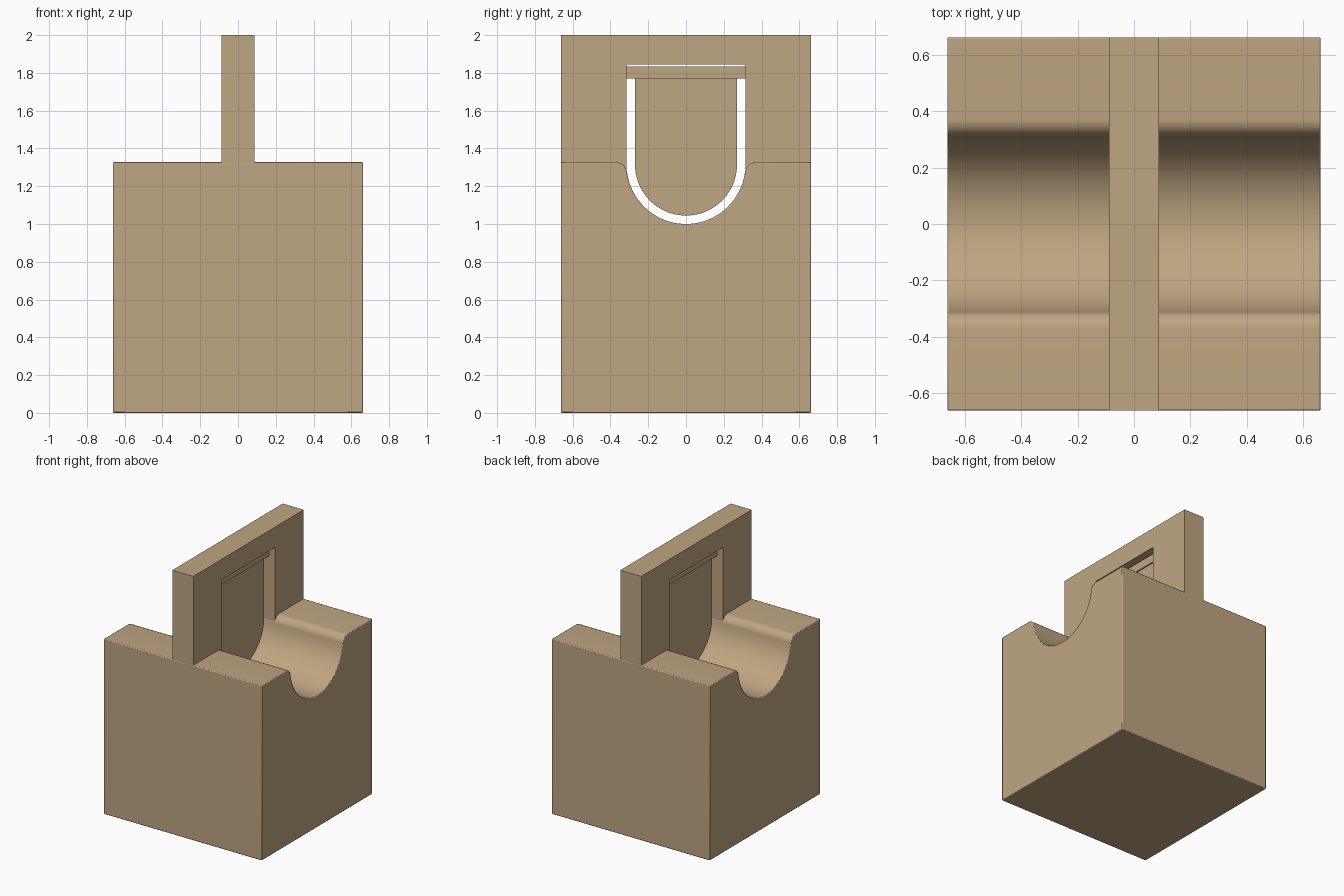
import bpy
import bmesh
from math import sin, cos, pi, atan2, sqrt

cube = bpy.data.objects.get("Cube")
if cube:
    bpy.data.objects.remove(cube)

tan = bpy.data.materials.new("warm tan")
tan.use_nodes = True
COLOUR = (0.52, 0.38, 0.22, 1)
tan.diffuse_color = COLOUR
tan.node_tree.nodes["Principled BSDF"].inputs["Base Color"].default_value = COLOUR

HALF = 0.662      # half width of the block
TOP = 1.327       # top of the block
AXIS = 1.315      # height of the channel's axis
R = 0.315         # channel radius
FILLET = 0.06     # rounding of the channel's lips


def arc(cy, cz, r, start, end, steps):
    return [(cy + r * cos(start + (end - start) * i / steps),
             cz + r * sin(start + (end - start) * i / steps))
            for i in range(steps + 1)]


def slab(name, profile, half_x, bevel=0):
    """Extrude a y-z profile symmetrically along x."""
    bm = bmesh.new()
    face = bm.faces.new([bm.verts.new((-half_x, y, z)) for y, z in profile])
    out = bmesh.ops.extrude_face_region(bm, geom=[face])
    verts = [v for v in out["geom"] if isinstance(v, bmesh.types.BMVert)]
    bmesh.ops.translate(bm, verts=verts, vec=(2 * half_x, 0, 0))
    bmesh.ops.recalc_face_normals(bm, faces=bm.faces)
    mesh = bpy.data.meshes.new(name)
    bm.to_mesh(mesh)
    bm.free()
    mesh.materials.append(tan)
    obj = bpy.data.objects.new(name, mesh)
    bpy.context.collection.objects.link(obj)
    bpy.ops.object.select_all(action="DESELECT")
    obj.select_set(True)
    bpy.context.view_layer.objects.active = obj
    bpy.ops.object.shade_smooth_by_angle(angle=pi / 6)
    if bevel:
        mod = obj.modifiers.new("soft edges", "BEVEL")
        mod.width = bevel
        mod.segments = 2
        mod.limit_method = "ANGLE"
    return obj


# Block with a rounded-lip channel running across it
lip_z = TOP - FILLET
lip_y = sqrt((R + FILLET) ** 2 - (AXIS - lip_z) ** 2)
dip = atan2(AXIS - lip_z, lip_y)
right_lip = arc(lip_y, lip_z, FILLET, pi / 2, pi - dip, 8)
left_lip = [(-y, z) for y, z in reversed(right_lip)]
channel = arc(0, AXIS, R, -dip, dip - pi, 40)
block = [(-HALF, 0), (HALF, 0), (HALF, TOP)]
block += right_lip + channel[1:-1] + left_lip + [(-HALF, TOP)]
slab("block", block, HALF, 0.006)

# Upright frame with its feet sunk into the block
foot = 1.25
slab("upright_frame",
     [(-HALF + 0.001, foot), (-R, foot), (-R, 1.845), (R, 1.845),
      (R, foot), (HALF - 0.001, foot), (HALF - 0.001, 2), (-HALF + 0.001, 2)], 0.088)

# Hanging round-bottomed panel and the bar that carries it
slab("hanging_panel",
     [(0.27, 1.78)] + arc(0, AXIS, 0.27, 0, -pi, 40) + [(-0.27, 1.78)], 0.03)
slab("hanger_bar", [(-R, 1.77), (R, 1.77), (R, 1.835), (-R, 1.835)], 0.04)
